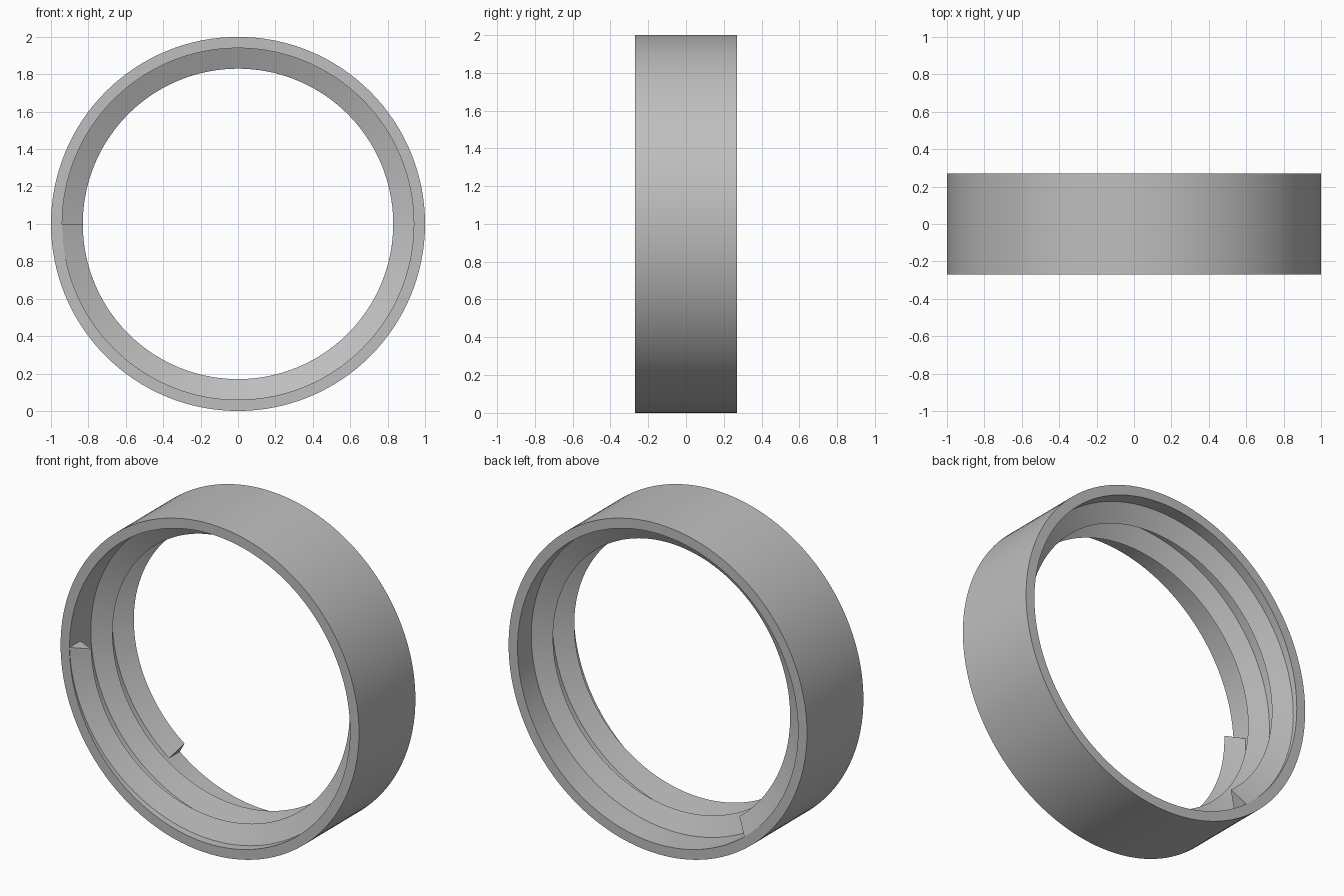
import bpy, bmesh, math

if "Cube" in bpy.data.objects:
    bpy.data.objects.remove(bpy.data.objects["Cube"])

OUTER, INNER, CREST = 1.0, 0.94, 0.83   # radii
HALF = 0.27                             # half the ring depth
TOOTH = 0.052                           # half the width of the thread's foot
STEPS = 128                             # segments per turn
TURNS = 2 + 52 / 360

grey = bpy.data.materials.new("grey")
grey.use_nodes = True
colour = (0.52, 0.52, 0.52, 1)
grey.diffuse_color = colour
grey.node_tree.nodes["Principled BSDF"].inputs["Base Color"].default_value = colour


def sweep(name, profile, turns, advance, closed):
    """Sweep a (radius, y) profile round the y axis, moving along it by advance."""
    bm = bmesh.new()
    count = round(turns * STEPS)
    loops = []
    for i in range(count if closed else count + 1):
        f = i / count
        a = math.pi + f * turns * math.tau
        loops.append([bm.verts.new((r * math.cos(a), y + advance * f, 1 + r * math.sin(a)))
                      for r, y in profile])
    n = len(profile)
    for i in range(count):
        one, two = loops[i], loops[(i + 1) % len(loops)]
        for j in range(n):
            k = (j + 1) % n
            bm.faces.new((one[j], one[k], two[k], two[j]))
    if not closed:
        bm.faces.new(loops[0])
        bm.faces.new(loops[-1])
    bmesh.ops.recalc_face_normals(bm, faces=bm.faces)
    mesh = bpy.data.meshes.new(name)
    bm.to_mesh(mesh)
    bm.free()
    mesh.materials.append(grey)
    obj = bpy.data.objects.new(name, mesh)
    bpy.context.collection.objects.link(obj)
    bpy.ops.object.select_all(action="DESELECT")
    obj.select_set(True)
    bpy.context.view_layer.objects.active = obj
    bpy.ops.object.shade_smooth_by_angle(angle=math.radians(30))
    return obj


# Plain outer band
sweep("outer_ring", [(OUTER, -HALF), (OUTER, HALF), (INNER, HALF), (INNER, -HALF)],
      1, 0, True)

# Triangular internal thread, its foot set just into the band
start = -HALF + TOOTH
foot = INNER + 0.002
sweep("inner_thread", [(foot, start - TOOTH), (foot, start + TOOTH), (CREST, start)],
      TURNS, -2 * start, False)
